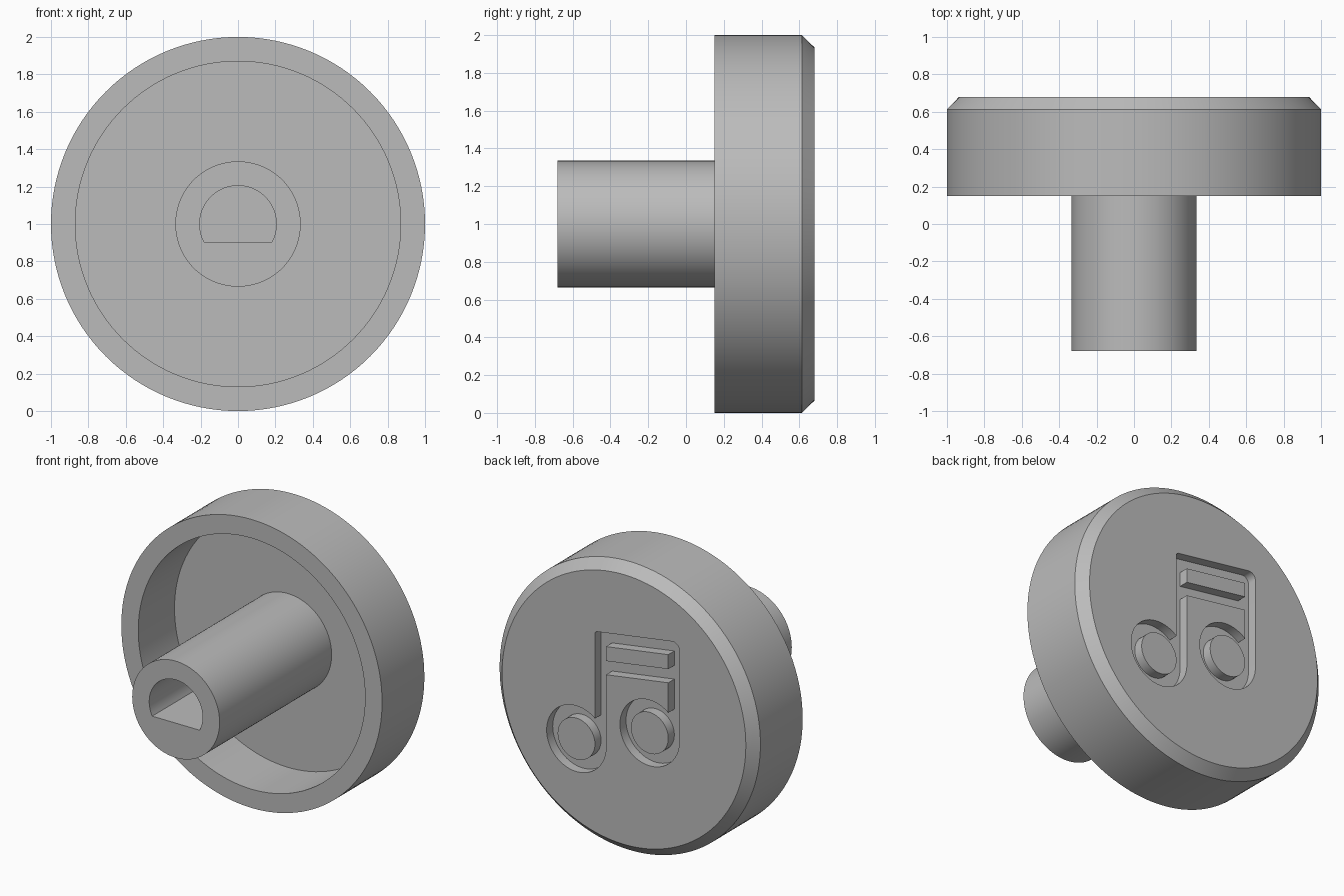
import bpy, bmesh, math
from mathutils import Matrix, Vector

cube = bpy.data.objects.get("Cube")
if cube:
    bpy.data.objects.remove(cube, do_unlink=True)

BACK, FLOOR, RIM, TIP = 0.68, 0.547, 0.15, -0.68
HEAD, STEM = 1.0, 0.335

grey = bpy.data.materials.new("plain grey")
grey.use_nodes = True
colour = (0.5, 0.5, 0.5, 1)
grey.diffuse_color = colour
grey.node_tree.nodes["Principled BSDF"].inputs["Base Color"].default_value = colour


def arc(cx, cy, r, start, end, steps=48):
    angles = [start + (end - start) * i / steps for i in range(steps + 1)]
    return [(cx + r * math.cos(a), cy + r * math.sin(a)) for a in angles]


def circle(cx, cy, r):
    return arc(cx, cy, r, 0, math.tau)[:-1]


def prism(name, loops, y0, y1):
    """Filled outline with holes, drawn as seen from the back, extruded along y."""
    curve = bpy.data.curves.new(name, "CURVE")
    curve.dimensions = "2D"
    curve.fill_mode = "BOTH"
    curve.extrude = (y1 - y0) / 2
    for pts in loops:
        spline = curve.splines.new("POLY")
        spline.points.add(len(pts) - 1)
        for p, (u, v) in zip(spline.points, pts):
            p.co = (u, v, 0, 1)
        spline.use_cyclic_u = True
    temp = bpy.data.objects.new(name + "_outline", curve)
    bpy.context.collection.objects.link(temp)
    bpy.context.view_layer.update()
    deps = bpy.context.evaluated_depsgraph_get()
    mesh = bpy.data.meshes.new_from_object(temp.evaluated_get(deps))
    bpy.data.objects.remove(temp, do_unlink=True)
    turn = Matrix(((-1, 0, 0, 0), (0, 0, 1, (y0 + y1) / 2), (0, 1, 0, 1), (0, 0, 0, 1)))
    mesh.transform(turn)
    bm = bmesh.new()
    bm.from_mesh(mesh)
    bmesh.ops.remove_doubles(bm, verts=bm.verts, dist=0.0001)
    bmesh.ops.recalc_face_normals(bm, faces=bm.faces)
    bm.to_mesh(mesh)
    bm.free()
    mesh.materials.clear()
    mesh.materials.append(grey)
    obj = bpy.data.objects.new(name, mesh)
    bpy.context.collection.objects.link(obj)
    obj.hide_render = True
    return obj


# Knob body: hollow chamfered head and shaft, turned around the y axis
profile = [(0.935, BACK), (HEAD, 0.613), (HEAD, RIM), (0.87, RIM),
           (0.87, FLOOR), (STEM, FLOOR), (STEM, TIP)]
bm = bmesh.new()
verts = [bm.verts.new((r, y, 1)) for r, y in profile]
edges = [bm.edges.new(pair) for pair in zip(verts, verts[1:])]
bmesh.ops.spin(bm, geom=verts + edges, cent=(0, 0, 1), axis=(0, 1, 0),
               angle=math.tau, steps=128)
bmesh.ops.remove_doubles(bm, verts=bm.verts, dist=0.0001)
bmesh.ops.holes_fill(bm, edges=[e for e in bm.edges if e.is_boundary], sides=0)
bmesh.ops.recalc_face_normals(bm, faces=bm.faces)
mesh = bpy.data.meshes.new("knob")
bm.to_mesh(mesh)
bm.free()
mesh.materials.append(grey)
knob = bpy.data.objects.new("knob", mesh)
bpy.context.collection.objects.link(knob)

# D-shaped shaft socket
socket_r, flat = 0.205, 0.095
a = math.asin(flat / socket_r)
socket = prism("socket_cutter", [arc(0, 0, socket_r, -a, math.pi + a)], TIP - 0.05, 0.32)

# Engraved pair of joined notes: ring heads, two stems and a sloped double beam
R, W, SLOPE = 0.228, 0.085, 0.15
left_head, right_head = (-0.365, -0.30), (0.197, -0.11)
left_out, right_out = left_head[0] + R - W, right_head[0] + R
left_in, right_in = left_out + W, right_out - W
tilt = math.atan(SLOPE)


def beam(u, drop=0.0):
    return (u, 0.515 + SLOPE * u - drop)


def corner(cx, r, start, end):
    return arc(cx, beam(cx)[1] - r / math.cos(tilt), r, start, end, 8)


join = math.acos((R - W) / R)
outline = arc(*left_head, R, join, math.tau)
outline += [beam(left_in, 0.29), beam(right_in, 0.29)]
outline += arc(*right_head, R, join, math.tau)
outline += corner(right_out - 0.05, 0.05, 0, math.pi / 2 + tilt)
outline += corner(left_out + 0.02, 0.02, math.pi / 2 + tilt, math.pi)
gap = [beam(left_in, 0.095), beam(right_in, 0.095),
       beam(right_in, 0.195), beam(left_in, 0.195)]
loops = [outline, gap] + [circle(*c, R - W) for c in (left_head, right_head)]
notes = prism("notes_cutter", loops, BACK - 0.067, BACK + 0.067)

# Cut the socket and the engraving into the body
for cutter in (socket, notes):
    mod = knob.modifiers.new(cutter.name, "BOOLEAN")
    mod.operation = "DIFFERENCE"
    mod.solver = "EXACT"
    mod.object = cutter
bpy.context.view_layer.update()
deps = bpy.context.evaluated_depsgraph_get()
cut_mesh = bpy.data.meshes.new_from_object(knob.evaluated_get(deps))
knob.modifiers.clear()
knob.data = cut_mesh
for cutter in (socket, notes):
    bpy.data.objects.remove(cutter, do_unlink=True)

# Smooth round walls, sharp rims
bpy.ops.object.select_all(action="DESELECT")
knob.select_set(True)
bpy.context.view_layer.objects.active = knob
bpy.ops.object.shade_smooth_by_angle(angle=math.radians(30))
